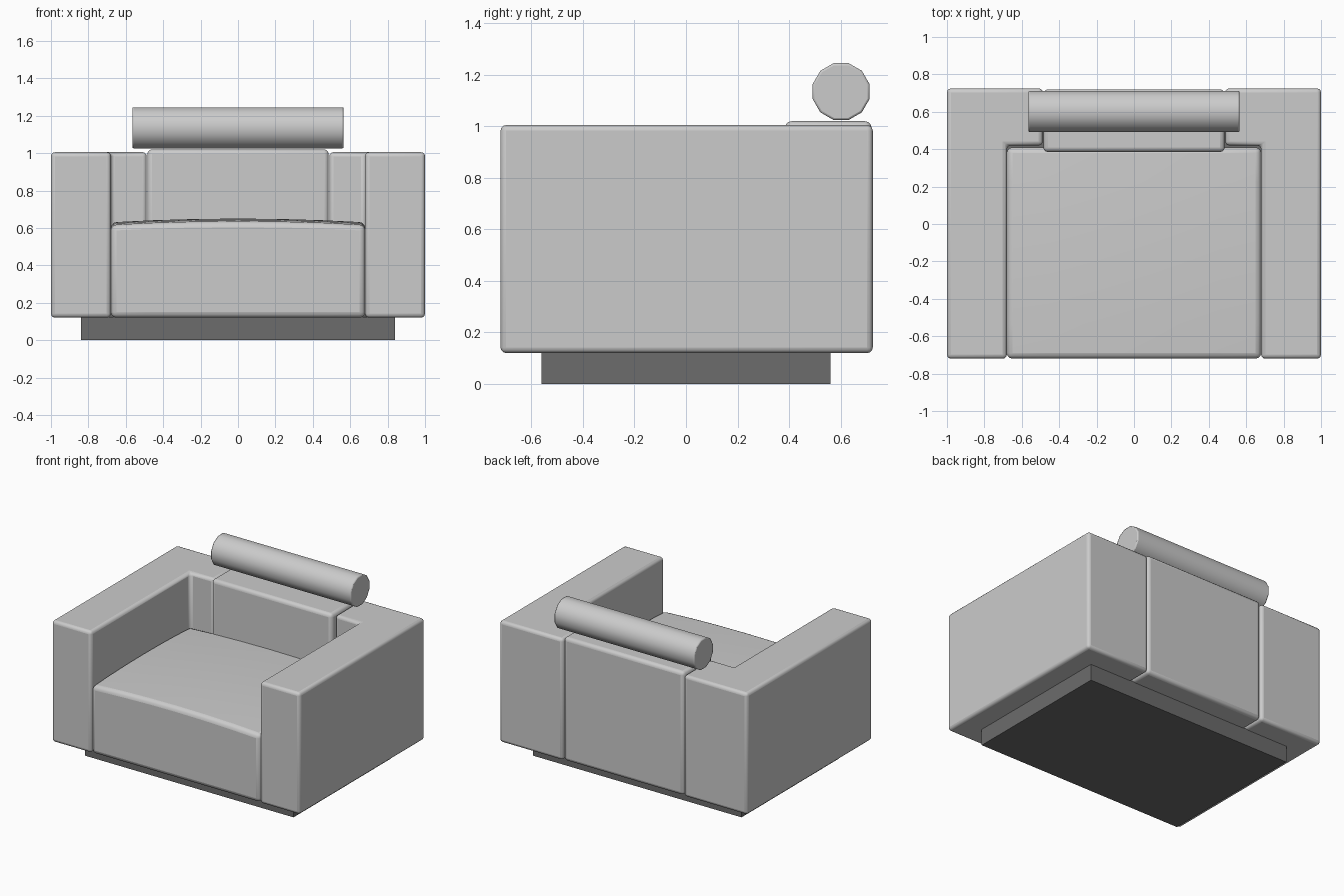
import bpy, bmesh, math
from mathutils import Matrix

if "Cube" in bpy.data.objects:
    bpy.data.objects.remove(bpy.data.objects["Cube"])


def make_object(name, bm, bevel=0.0, segments=3):
    bmesh.ops.recalc_face_normals(bm, faces=bm.faces)
    mesh = bpy.data.meshes.new(name)
    bm.to_mesh(mesh)
    bm.free()
    ob = bpy.data.objects.new(name, mesh)
    bpy.context.collection.objects.link(ob)
    if bevel:
        mod = ob.modifiers.new("rounded_edges", 'BEVEL')
        mod.width = bevel
        mod.segments = segments
        mod.limit_method = 'ANGLE'
        mod.angle_limit = math.radians(40)
    return ob


def smooth(ob, angle=40):
    bpy.ops.object.select_all(action='DESELECT')
    ob.select_set(True)
    bpy.context.view_layer.objects.active = ob
    bpy.ops.object.shade_smooth_by_angle(angle=math.radians(angle))
    # keep bevels smooth: sharp marks on the base cage would crease them
    if any(m.type == 'BEVEL' for m in ob.modifiers):
        ob.data.shade_smooth()


def box(x0, x1, y0, y1, z0, z1):
    bm = bmesh.new()
    bmesh.ops.create_cube(bm, size=1)
    for v in bm.verts:
        v.co.x = x1 if v.co.x > 0 else x0
        v.co.y = y1 if v.co.y > 0 else y0
        v.co.z = z1 if v.co.z > 0 else z0
    return bm


# Dark plinth
plinth = make_object("plinth", box(-0.84, 0.84, -0.56, 0.56, 0, 0.125))
dark = bpy.data.materials.new("dark_plinth")
dark.diffuse_color = (0.15, 0.15, 0.15, 1)
dark.use_nodes = True
dark.node_tree.nodes["Principled BSDF"].inputs["Base Color"].default_value = dark.diffuse_color
plinth.data.materials.append(dark)

# L-shaped arms wrapping round to the back, mirrored
outline = [(-1, -0.72), (-0.68, -0.72), (-0.68, 0.42),
           (-0.488, 0.42), (-0.488, 0.725), (-1, 0.725)]
bm = bmesh.new()
face = bm.faces.new([bm.verts.new((x, y, 0.12)) for x, y in outline])
top = bmesh.ops.extrude_face_region(bm, geom=[face])["geom"]
bmesh.ops.translate(bm, vec=(0, 0, 0.885),
                    verts=[g for g in top if isinstance(g, bmesh.types.BMVert)])
arms = make_object("arms", bm, 0.022)
arms.modifiers.new("other_side", 'MIRROR')
smooth(arms)

# Back cushion between the arms
back = make_object("back_cushion", box(-0.485, 0.485, 0.385, 0.72, 0.12, 1.02), 0.025)
smooth(back)

# Seat cushion with a gently crowned top
bm = box(-0.68, 0.68, -0.72, 0.41, 0.12, 0.615)
for axis in (0, 1):
    edges = [e for e in bm.edges
             if abs(e.verts[0].co[axis] - e.verts[1].co[axis]) > 0.1]
    bmesh.ops.subdivide_edges(bm, edges=edges, cuts=5, use_grid_fill=True)
for v in bm.verts:
    if v.co.z > 0.6:
        u = v.co.x / 0.68
        w = (v.co.y + 0.155) / 0.565
        v.co.z += 0.02 * (1 - u * u) + 0.015 * (1 - w * w)
seat = make_object("seat_cushion", bm, 0.03)
smooth(seat)

# Bolster headrest: twelve-sided roll with softened ends
bm = bmesh.new()
bmesh.ops.create_cone(bm, cap_ends=True, segments=12, radius1=0.114, radius2=0.114,
                      depth=1.13,
                      matrix=Matrix.Translation((0, 0.602, 1.135))
                      @ Matrix.Rotation(math.pi / 2, 4, 'Y')
                      @ Matrix.Rotation(math.pi / 12, 4, 'Z'))
if abs(max(v.co.z for v in bm.verts) - 1.135) > 0.112:
    bmesh.ops.rotate(bm, verts=bm.verts, cent=(0, 0.602, 1.135),
                     matrix=Matrix.Rotation(math.pi / 12, 3, 'X'))
bolster = make_object("bolster", bm, 0.008, 2)
smooth(bolster)
